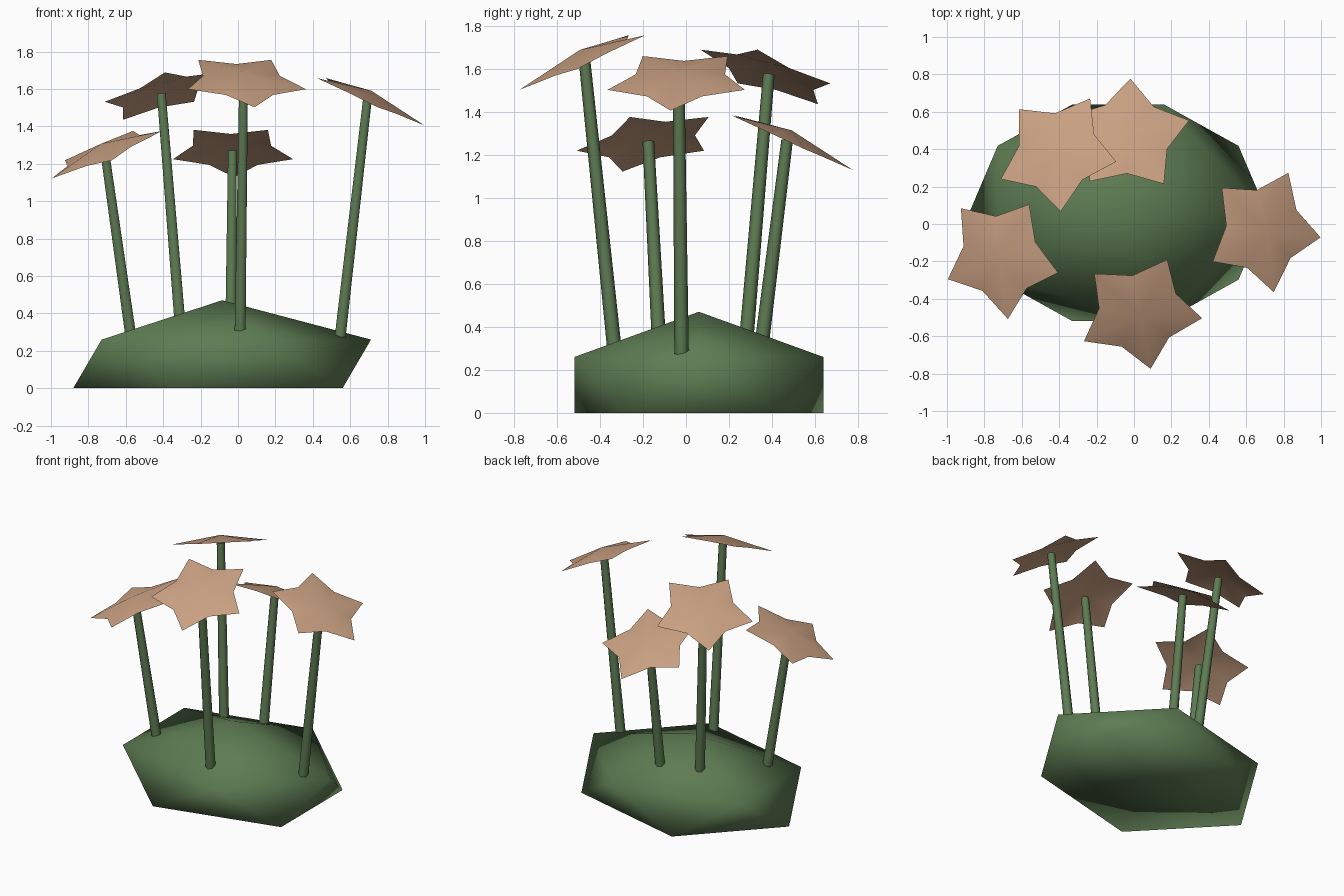
import bpy, bmesh, math
from mathutils import Vector, Matrix

if "Cube" in bpy.data.objects:
    bpy.data.objects.remove(bpy.data.objects["Cube"])


def material(name, rgb):
    m = bpy.data.materials.new(name)
    m.diffuse_color = (*rgb, 1)
    m.use_nodes = True
    m.node_tree.nodes["Principled BSDF"].inputs["Base Color"].default_value = m.diffuse_color
    return m


GREEN = material("leaf green", (0.11, 0.20, 0.085))
TAN = material("petal tan", (0.58, 0.35, 0.22))


def add_object(name, bm, mat):
    bmesh.ops.recalc_face_normals(bm, faces=bm.faces)
    for f in bm.faces:
        f.smooth = True
    mesh = bpy.data.meshes.new(name)
    bm.to_mesh(mesh)
    bm.free()
    mesh.materials.append(mat)
    ob = bpy.data.objects.new(name, mesh)
    bpy.context.collection.objects.link(ob)
    return ob


# Bush: squashed icosahedron, flattened where it meets the ground
bm = bmesh.new()
bmesh.ops.create_icosphere(bm, subdivisions=1, radius=1)
for v in bm.verts:
    v.co = Vector((v.co.x * 0.89 - 0.085, v.co.y * 0.68 + 0.06,
                   max(0, v.co.z * 0.38 + 0.09)))
add_object("bush", bm, GREEN)


# Stem: slightly tapered six-sided rod between two points
def stem(name, a, b):
    a, b = Vector(a), Vector(b)
    d = b - a
    bm = bmesh.new()
    bmesh.ops.create_cone(bm, cap_ends=True, segments=6, radius1=0.034,
                          radius2=0.027, depth=d.length)
    rot = Vector((0, 0, 1)).rotation_difference(d).to_matrix().to_4x4()
    bm.transform(Matrix.Translation((a + b) / 2) @ rot)
    ob = add_object(name, bm, GREEN)
    ob.data.set_sharp_from_angle(angle=math.radians(65))


# Flower: shallow domed five-point star, one tip pointing downhill
def flower(name, center, azimuth, tilt=math.radians(24.5)):
    bm = bmesh.new()
    rim = []
    for i in range(10):
        r = 0.22 if i % 2 else 0.338
        t = math.pi * i / 5
        rim.append(bm.verts.new((r * math.cos(t), r * math.sin(t), 0)))
    top = bm.verts.new((0, 0, 0.05))
    for i in range(10):
        bm.faces.new((top, rim[i], rim[(i + 1) % 10]))
    bm.transform(Matrix.Translation(center)
                 @ Matrix.Rotation(math.radians(azimuth), 4, 'Z')
                 @ Matrix.Rotation(tilt, 4, 'Y'))
    add_object(name, bm, TAN)


# Each plant: stem foot (x, y), flower centre, direction it leans
plants = {
    "left": ((-0.565, -0.12), (-0.712, -0.175, 1.262), 203),
    "back_left": ((-0.30, 0.27), (-0.41, 0.385, 1.575), 132),
    "back": ((-0.04, 0.34), (-0.03, 0.47, 1.268), 88),
    "right": ((0.54, -0.02), (0.692, -0.034, 1.545), -7),
    "front": ((0.01, -0.325), (0.03, -0.472, 1.642), -79),
}
for name, (foot, center, azimuth) in plants.items():
    stem(name + "_stem", (*foot, 0.22), center)
    flower(name + "_flower", center, azimuth)
